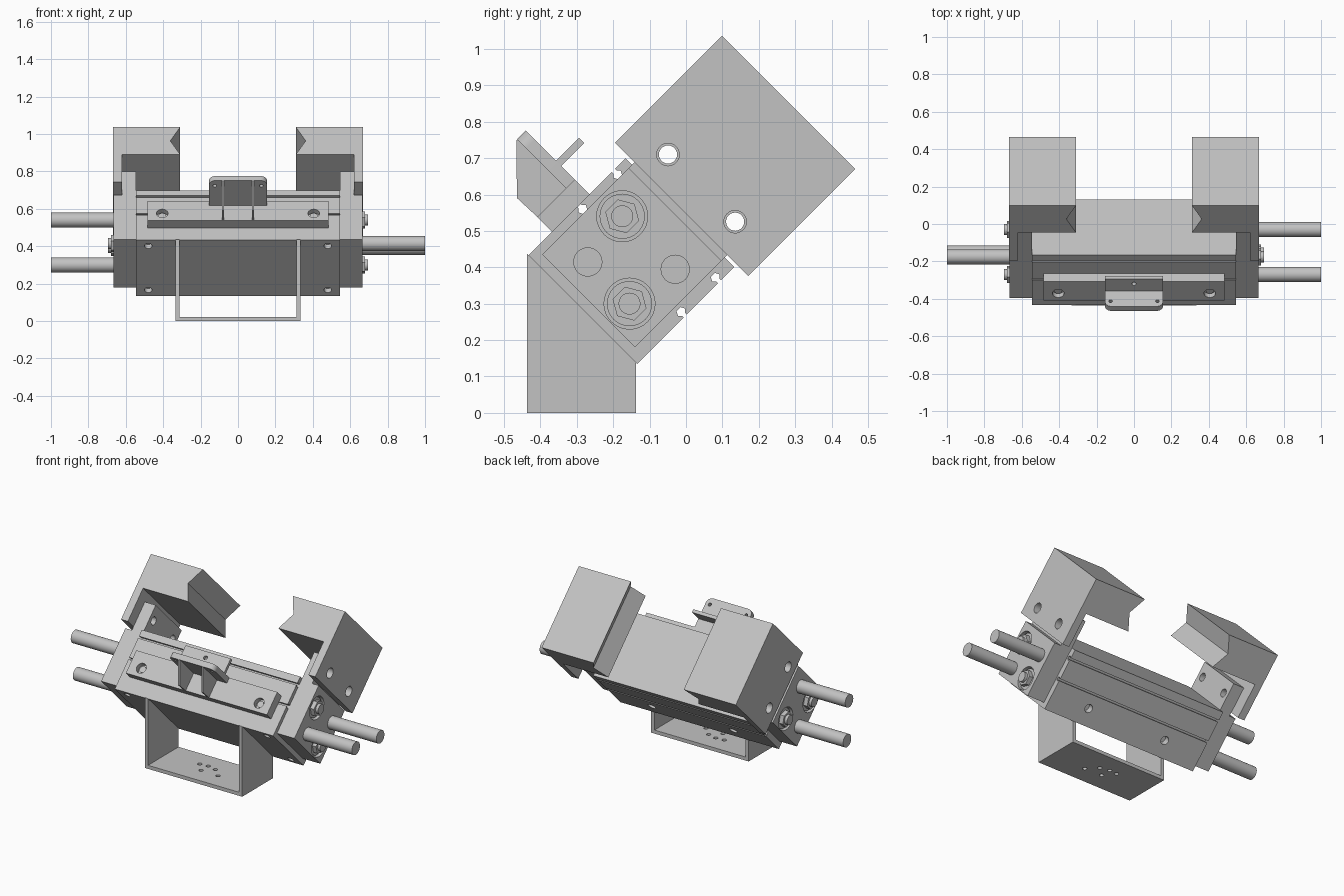
import bpy, bmesh
from math import pi, sin, cos, radians
from mathutils import Matrix, Vector

cube = bpy.data.objects.get("Cube")
if cube:
    bpy.data.objects.remove(cube)

grey = bpy.data.materials.new("plain_grey")
grey.use_nodes = True
COLOUR = (0.54, 0.54, 0.54, 1)
grey.diffuse_color = COLOUR
grey.node_tree.nodes["Principled BSDF"].inputs["Base Color"].default_value = COLOUR

TILT = Matrix.Rotation(pi / 4, 4, 'X')   # gripper frame (x, u, v) to world
LEVEL = Matrix.Identity(4)


def axis_point(axis, a, b, d):
    """Place a 2D point (a, b) at depth d along the given axis."""
    return {'x': (d, a, b), 'u': (a, d, b), 'v': (a, b, d)}[axis]


def add_prism(bm, pts, axis, d0, d1):
    """Extrude a closed profile along one axis."""
    low = [bm.verts.new(axis_point(axis, a, b, d0)) for a, b in pts]
    high = [bm.verts.new(axis_point(axis, a, b, d1)) for a, b in pts]
    bm.faces.new(low)
    bm.faces.new(high)
    n = len(pts)
    for i in range(n):
        j = (i + 1) % n
        bm.faces.new((low[i], low[j], high[j], high[i]))


def rect(a0, a1, b0, b1):
    return [(a0, b0), (a1, b0), (a1, b1), (a0, b1)]


def disc(a, b, r, n=32):
    return [(a + r * cos(2 * pi * i / n), b + r * sin(2 * pi * i / n)) for i in range(n)]


def part(name, solids, frame=TILT, cuts=(), mirror=1):
    """Make an object from prisms, then subtract the cut prisms."""
    def build(label, items):
        bm = bmesh.new()
        for item in items:
            add_prism(bm, *item)
        bmesh.ops.transform(bm, matrix=frame @ Matrix.Diagonal((mirror, 1, 1, 1)), verts=bm.verts)
        bmesh.ops.recalc_face_normals(bm, faces=bm.faces)
        mesh = bpy.data.meshes.new(label)
        bm.to_mesh(mesh)
        bm.free()
        mesh.materials.append(grey)
        obj = bpy.data.objects.new(label, mesh)
        bpy.context.collection.objects.link(obj)
        return obj

    obj = build(name, solids)
    bpy.ops.object.select_all(action='DESELECT')
    bpy.context.view_layer.objects.active = obj
    obj.select_set(True)
    if cuts:
        cutter = build(name + "_cutter", cuts)
        cutter.hide_render = True
        mod = obj.modifiers.new("holes", 'BOOLEAN')
        mod.operation = 'DIFFERENCE'
        mod.solver = 'EXACT'
        mod.object = cutter
        bpy.ops.object.modifier_apply(modifier=mod.name)
        bpy.data.objects.remove(cutter)
    bpy.ops.object.shade_smooth_by_angle(angle=radians(30))
    return obj


# Central body with keyhole slots along both sides
U1, V0, V1 = 0.377, 0.19, 0.612
SLOT = [(-.006, 0), (-.006, .006), (-.014, .014), (-.008, .026),
        (.008, .026), (.014, .014), (.006, .006), (.006, 0)]
profile = [(0, V0)]
for c in (.187, .32):
    profile += [(c + a, V0 + d) for a, d in SLOT]
profile += [(U1, V0), (U1, V1)]
for c in (.33, .195):
    profile += [(c - a, V1 - d) for a, d in SLOT]
profile += [(0, V1)]
body_holes = [('u', x, v) for x in (-.48, .48) for v in (.235, .568)]
cuts = [(disc(x, v, .02, 20), 'u', -.02, .03) for _, x, v in body_holes]
cuts += [(disc(x, .1, .025, 20), 'v', V0 - .02, V0 + .04) for x in (-.28, .28)]
part("body", [(profile, 'x', -.545, .545)], cuts=cuts)

# Carriages, jaws, rods and nuts on each side
LOW_U, HIGH_U = .1025, .258
LEFT_RODS = [(LOW_U, .484), (HIGH_U, .30)]
RIGHT_RODS = [(LOW_U, .322), (HIGH_U, .506)]
JAW_BOLTS = [(.467, .276), (.467, .537)]
for side, s, rods, nuts in (("left", 1, LEFT_RODS, RIGHT_RODS),
                            ("right", -1, RIGHT_RODS, LEFT_RODS)):
    carriage = [(.545, .028), (.665, .028), (.665, .365), (.62, .365), (.62, .545), (.545, .545)]
    recess = [(disc(u, v, .07), 'x', .635, .7) for u, v in nuts]
    bolt_holes = [(disc(u, v, .025, 24), 'x', .5, .7) for u, v in JAW_BOLTS]
    part(side + "_carriage", [(carriage, 'v', .227, .587)], cuts=recess + bolt_holes, mirror=s)

    jaw = [(.31, .803), (.668, .803), (.668, .387), (.621, .387), (.621, .598), (.31, .598), (.362, .70)]
    jaw_holes = [(disc(u, v, .031, 24), 'x', .61, .7) for u, v in JAW_BOLTS]
    part(side + "_jaw", [(jaw, 'v', .145, .663)], cuts=jaw_holes, mirror=s)

    for i, (u, v) in enumerate(rods, 1):
        part(f"{side}_guide_rod_{i}", [(disc(u, v, .04), 'x', .6, 1.0)], mirror=s)
    for i, (u, v) in enumerate(nuts, 1):
        part(f"{side}_washer_{i}", [(disc(u, v, .062), 'x', .63, .652)], mirror=s)
        part(f"{side}_nut_{i}", [(disc(u, v, .048, 6), 'x', .65, .678)], mirror=s)
        part(f"{side}_stud_{i}", [(disc(u, v, .03), 'x', .67, .695)], mirror=s)

# Mounting plate with counterbored holes
plate_cuts = [(disc(x, .145, .031, 24), 'v', .64, .7) for x in (-.405, .405)]
part("mounting_plate", [(rect(-.485, .485, .092, .237), 'v', .61, .67)], cuts=plate_cuts)
for i, x in enumerate((-.405, .405), 1):
    part(f"plate_screw_{i}", [(disc(x, .145, .02, 20), 'v', .635, .652)])

# Upright connector plate with rounded corners, ribs and rear tab
HALF, TOP, R = .155, .86, .035
outline = [(-HALF, .665), (HALF, .665)]
for cx, start in ((HALF - R, 0), (R - HALF, pi / 2)):
    outline += [(cx + R * cos(start + k * pi / 12), TOP - R + R * sin(start + k * pi / 12)) for k in range(7)]
pin_holes = [(disc(x, .82, .01, 16), 'u', .15, .3) for x in (-.125, .125)]
part("connector_plate", [(outline, 'u', .203, .237)], cuts=pin_holes)
rib = [(.092, .665), (.21, .665), (.21, .856), (.2, .859), (.089, .746)]
for i, x in enumerate((-.08, .08), 1):
    part(f"connector_rib_{i}", [(rib, 'x', x - .006, x + .006)])
part("connector_tab", [(rect(-HALF, HALF, .235, .327), 'v', .722, .742)],
     cuts=[(disc(0, .29, .012, 16), 'v', .7, .76)])

# Level U-shaped base bracket, its walls cut along the tilted body
Y0, Y1 = -.437, -.137
wall = [(Y0, 0), (Y1, 0), (Y1, -Y1), (Y0, -Y0)]
for side, s in (("left", 1), ("right", -1)):
    part(side + "_base_wall", [(wall, 'x', .313, .335)], frame=LEVEL, mirror=s)
HOLES = [(.09, -.04), (.03, .02), (-.03, .035), (-.085, .03), (-.03, -.035)]
part("base_floor", [(rect(-.314, .314, Y0, Y1), 'v', 0, .022)], frame=LEVEL,
     cuts=[(disc(x, y - .285, .013, 16), 'v', -.05, .05) for x, y in HOLES])
